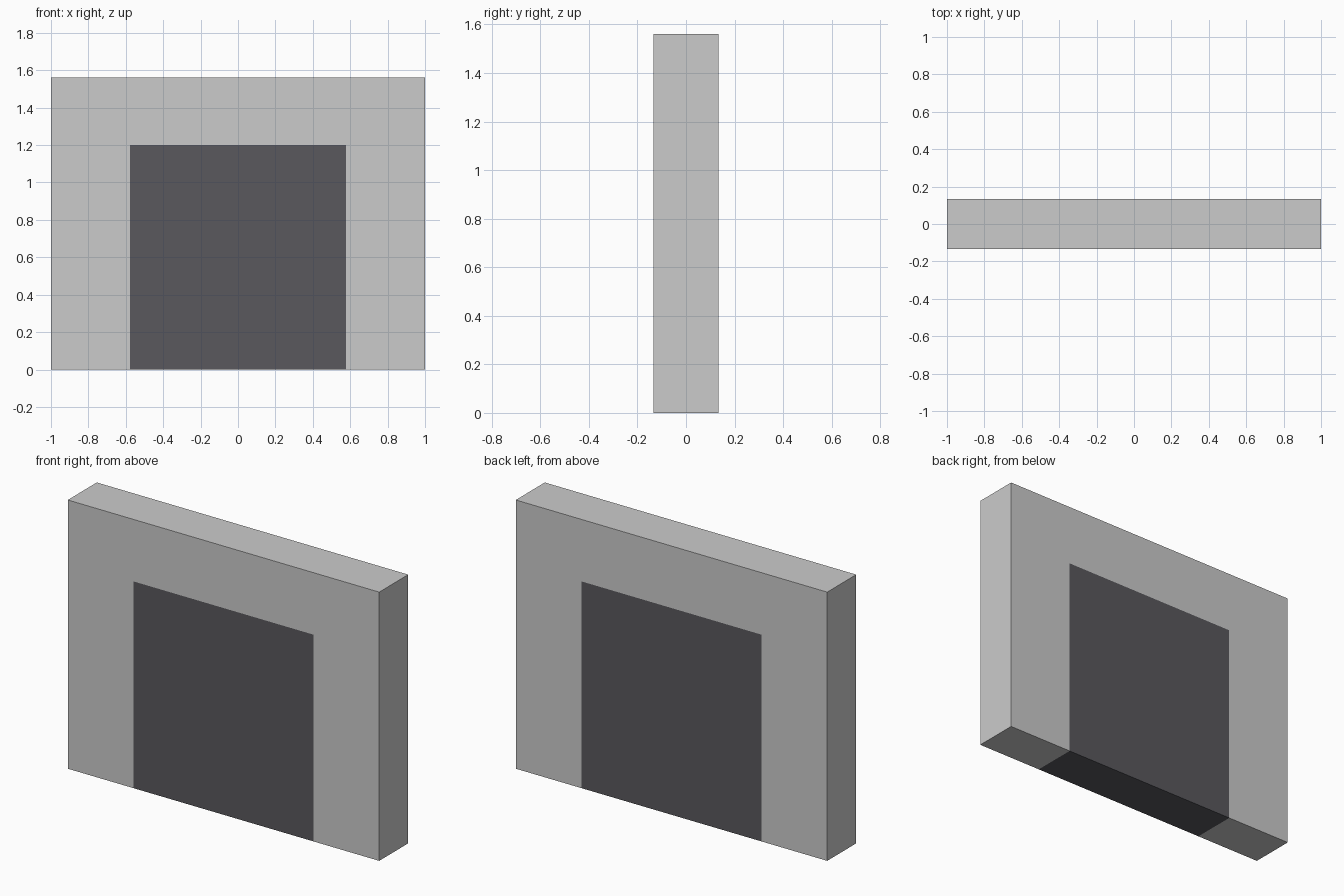
import bpy, bmesh

if "Cube" in bpy.data.objects:
    bpy.data.objects.remove(bpy.data.objects["Cube"])

W, H, D = 1.0, 1.56, 0.133      # half width, height, half depth
OW, OH = 0.577, 1.2             # opening half width and height


def extruded(name, outline):
    """Extrude an x-z outline through the full depth."""
    bm = bmesh.new()
    face = bm.faces.new([bm.verts.new((x, -D, z)) for x, z in outline])
    ext = bmesh.ops.extrude_face_region(bm, geom=[face], use_keep_orig=True)
    verts = [v for v in ext["geom"] if isinstance(v, bmesh.types.BMVert)]
    bmesh.ops.translate(bm, verts=verts, vec=(0, 2 * D, 0))
    bmesh.ops.recalc_face_normals(bm, faces=bm.faces)
    mesh = bpy.data.meshes.new(name)
    bm.to_mesh(mesh)
    bm.free()
    obj = bpy.data.objects.new(name, mesh)
    bpy.context.collection.objects.link(obj)
    return obj


# Surround: two posts and a lintel in one arch profile
extruded("door_surround", [(-W, 0), (-OW, 0), (-OW, OH), (OW, OH),
                           (OW, 0), (W, 0), (W, H), (-W, H)])

# Dark panel filling the opening, flush on both faces
panel = extruded("door_panel", [(-OW, 0), (OW, 0), (OW, OH), (-OW, OH)])
dark = bpy.data.materials.new("dark_grey")
dark.diffuse_color = (0.1, 0.098, 0.11, 1)
dark.use_nodes = True
dark.node_tree.nodes["Principled BSDF"].inputs["Base Color"].default_value = dark.diffuse_color
panel.data.materials.append(dark)
